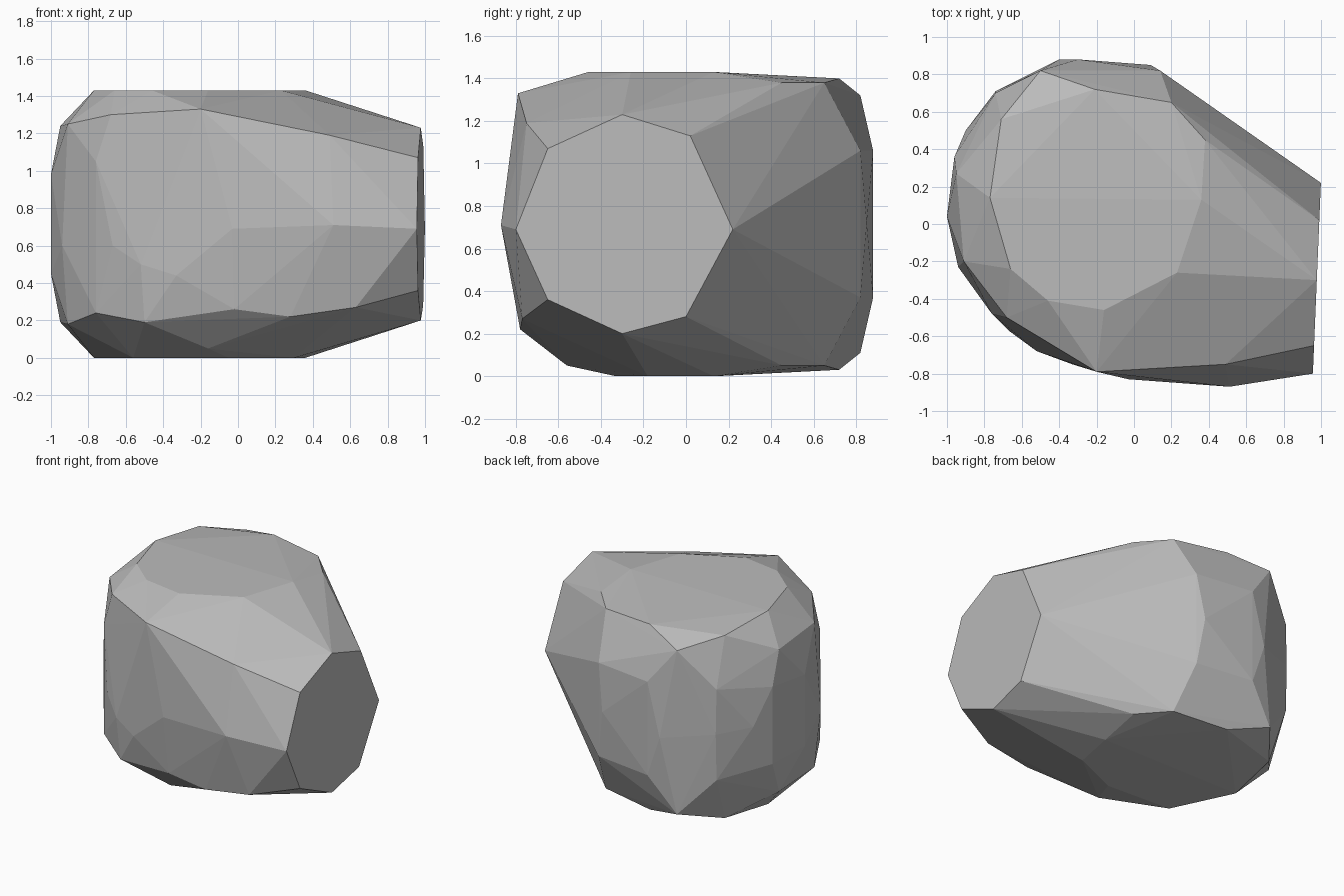
import bpy
import bmesh

# Remove the default object only
default_cube = bpy.data.objects.get("Cube")
if default_cube:
    bpy.data.objects.remove(default_cube, do_unlink=True)

HEIGHT = 1.43


def make_material(name, colour):
    """One flat colour for viewport and render."""
    material = bpy.data.materials.new(name)
    material.use_nodes = True
    material.diffuse_color = colour
    shader = material.node_tree.nodes["Principled BSDF"]
    shader.inputs["Base Color"].default_value = colour
    shader.inputs["Roughness"].default_value = 0.9
    return material


def at_height(outline, z):
    """Lift a flat outline to one height."""
    return [(x, y, z) for x, y in outline]


def mirrored(corners):
    """Repeat corners above and below the middle of the boulder."""
    upper = list(corners)
    lower = [(x, y, HEIGHT - z) for x, y, z in corners]
    return upper + lower


def sheared_end(outline):
    """Place a (y, z) outline on the slightly slanted broken end."""
    return [(0.99 + 0.042 * y, y, z) for y, z in outline]


def build_hull(name, corners, material):
    """Wrap the corner points in a faceted convex skin."""
    bm = bmesh.new()
    for corner in corners:
        bm.verts.new(corner)
    result = bmesh.ops.convex_hull(bm, input=bm.verts)
    unused = set(result["geom_interior"]) | set(result["geom_unused"])
    loose = [item for item in unused if isinstance(item, bmesh.types.BMVert)]
    bmesh.ops.delete(bm, geom=loose, context="VERTS")
    bmesh.ops.recalc_face_normals(bm, faces=bm.faces)
    mesh = bpy.data.meshes.new(name)
    bm.to_mesh(mesh)
    bm.free()
    mesh.materials.append(material)
    mesh.shade_flat()
    rock = bpy.data.objects.new(name, mesh)
    bpy.context.collection.objects.link(rock)
    return rock


# Broken end: eight-sided flat facet
broken_end = sheared_end([
    (-.3, 1.23), (.02, 1.13), (.22, .69), (0, .28),
    (-.3, .2), (-.65, .36), (-.8, .69), (-.65, 1.07),
])

# Level top and resting base
crown = at_height([(.36, .13), (.23, -.26), (-.16, -.46),
                   (-.46, -.41), (-.66, -.24), (-.77, .14)], HEIGHT)
base = at_height([(.36, .13), (.3, -.18), (-.05, -.33),
                  (-.56, -.3), (-.77, .14)], 0)

# Chamfered back and rounded small end, alike above and below
back_shoulders = mirrored([
    (.38, .45, 1.38), (.2, .65, 1.38), (-.21, .72, 1.4),
    (-.5, .82, 1.32), (.14, .82, 1.06), (-.3, .88, 1.06),
])
small_end = mirrored([
    (-.71, .56, 1.39), (-.74, .7, 1.05), (-.95, .27, 1.24),
    (-.96, .36, 1), (-1, .04, .98), (-.91, -.2, 1.25),
])

# Widest ridge around the back
back_ridge = [(.09, .85, .72), (-.4, .88, .67), (-.74, .71, .72),
              (-.9, .5, .74), (-.94, -.23, .6)]

# Front: brow, belly and undercut
front_brow = [(-.68, -.5, 1.3), (-.2, -.79, 1.33), (.49, -.75, 1.19)]
front_belly = [(.51, -.87, .71), (-.03, -.83, .69), (-.33, -.75, .44),
               (-.52, -.68, .5), (-.67, -.57, .6), (-.76, -.48, 1.05)]
front_undercut = [(.63, -.77, .27), (.28, -.78, .22), (-.02, -.78, .26),
                  (-.5, -.66, .19), (-.76, -.48, .24), (-.16, -.56, .05)]

stone_grey = make_material("stone grey", (0.5, 0.5, 0.5, 1))
build_hull(
    "boulder",
    broken_end + crown + base + back_shoulders + small_end
    + back_ridge + front_brow + front_belly + front_undercut,
    stone_grey,
)
